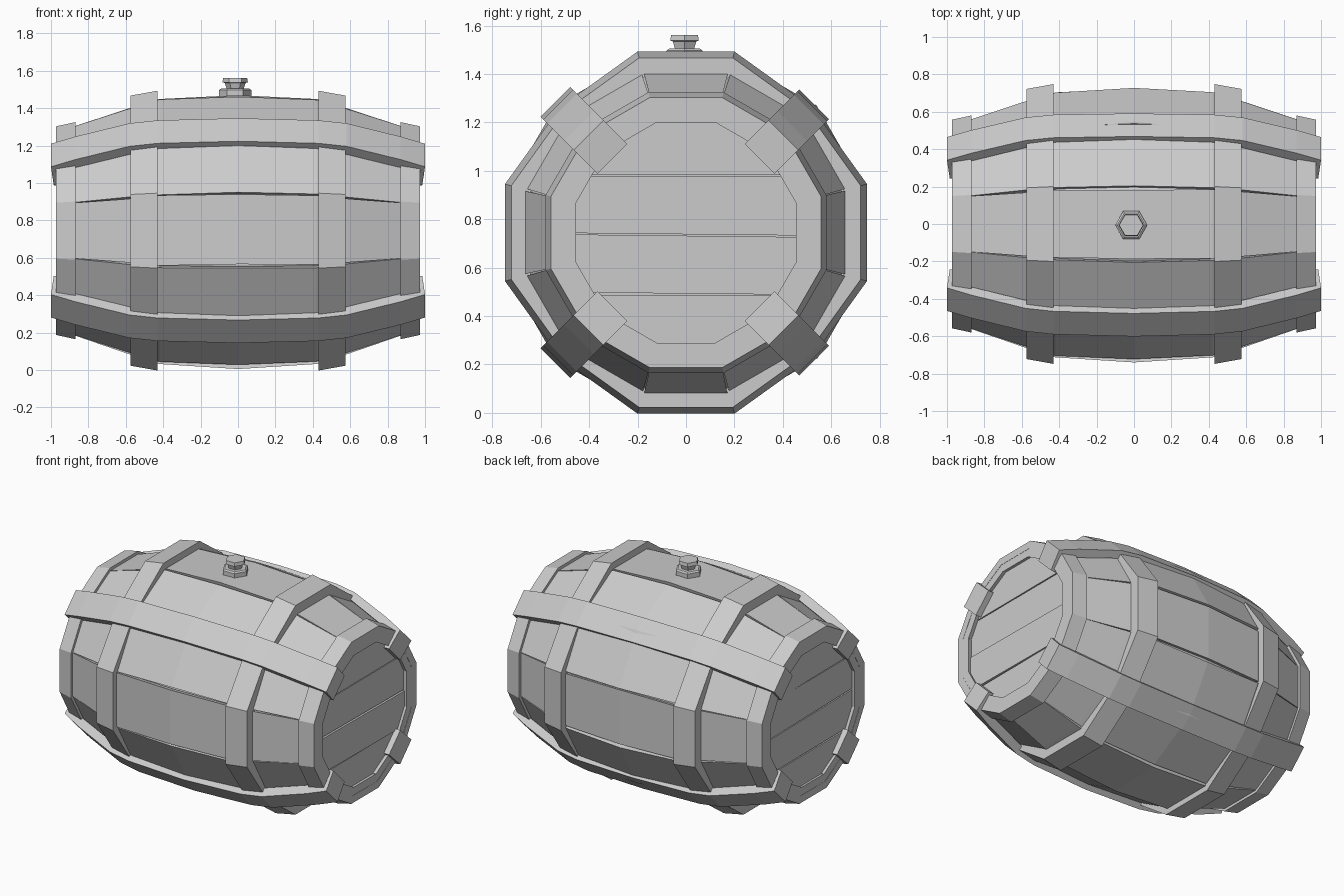
import bpy
import bmesh
import math
import random
from mathutils import Vector

random.seed(4)
SIDES = 12
STEP = 2 * math.pi / SIDES
AXIS_Z = 0.745

if "Cube" in bpy.data.objects:
    bpy.data.objects.remove(bpy.data.objects["Cube"], do_unlink=True)

grey = bpy.data.materials.new("plain_grey")
grey.use_nodes = True
grey.diffuse_color = (0.6, 0.6, 0.6, 1)
grey.node_tree.nodes["Principled BSDF"].inputs["Base Color"].default_value = (0.6, 0.6, 0.6, 1)


def finish(name, bm):
    bmesh.ops.recalc_face_normals(bm, faces=bm.faces)
    mesh = bpy.data.meshes.new(name)
    bm.to_mesh(mesh)
    bm.free()
    mesh.materials.append(grey)
    obj = bpy.data.objects.new(name, mesh)
    bpy.context.collection.objects.link(obj)
    return obj


def around(x, radius, angle, side=0.0):
    """Point at a radius from the barrel axis, shifted sideways along the tangent."""
    c, s = math.cos(angle), math.sin(angle)
    return Vector((x, radius * s + side * c, AXIS_Z + radius * c - side * s))


def loft(name, sections, cyclic=False):
    """Bridge equal-length cross-sections, capping the ends unless cyclic."""
    bm = bmesh.new()
    rows = [[bm.verts.new(p) for p in sec] for sec in sections]
    pairs = list(zip(rows, rows[1:]))
    if cyclic:
        pairs.append((rows[-1], rows[0]))
    else:
        bm.faces.new(rows[0])
        bm.faces.new(rows[-1])
    for a, b in pairs:
        for i in range(len(a)):
            j = (i + 1) % len(a)
            bm.faces.new((a[i], a[j], b[j], b[i]))
    return finish(name, bm)


def mirrored(half):
    """Extend an (x, radius) half profile to both ends."""
    return [(-x, r) for x, r in reversed(half)] + [p for p in half if p[0] > 0]


# Staves: one bulging board per side, with gaps widest in the middle;
# the bottom and front boards bulge a little more
bulge = mirrored([(0, 0.728), (0.42, 0.706), (0.6, 0.65), (0.87, 0.56), (0.97, 0.535)])
half_tan = math.tan(STEP / 2)
for k in range(SIDES):
    sections = []
    lift = 0.012 if k in (6, 9) else random.uniform(-0.006, 0.003)
    for x, r in bulge:
        r += lift * (1 - abs(x))
        w = r * half_tan
        gap = 0.02 * (1 - abs(x) / 0.97)
        left = -w + gap * random.uniform(0.2, 1)
        right = w - gap * random.uniform(0.2, 1)
        taper = (r - 0.08) / r
        a = k * STEP
        sections.append([around(x, r, a, left), around(x, r, a, right),
                         around(x, r - 0.08, a, right * taper),
                         around(x, r - 0.08, a, left * taper)])
    loft(f"stave_{k + 1}", sections)

# Inner shell closing the gaps between staves
loft("inner_shell", [[around(x * 0.94, (r - 0.03) / math.cos(STEP / 2), (k + 0.5) * STEP)
                      for k in range(SIDES)] for x, r in bulge])


# Hoops: wide middle pair, dipping under the straps, and narrow end pair
def hoop(name, side, x_in, x_out, r_in, r_out, depth, dip):
    sections = []
    for k in range(SIDES):
        a = (k + 0.5) * STEP
        scale = (dip if k % 3 == 1 else 1) / math.cos(STEP / 2)
        sections.append([around(side * x, r * scale, a) for x, r in
                         ((x_in, r_in), (x_out, r_out),
                          (x_out, r_out - depth), (x_in, r_in - depth))])
    loft(name, sections, cyclic=True)


for side, label in ((1, "left"), (-1, "right")):
    hoop(label + "_middle_hoop", side, 0.43, 0.575, 0.748, 0.722, 0.08, 0.948)
    hoop(label + "_end_hoop", side, 0.87, 0.972, 0.58, 0.558, 0.05, 1)

# Straps: four long bands folded over both barrel ends, the front pair standing prouder
outer = mirrored([(0, 0.745), (0.43, 0.737), (0.58, 0.717), (0.87, 0.622), (1, 0.57), (0.985, 0.43)])
inner = mirrored([(0, 0.7), (0.43, 0.69), (0.56, 0.67), (0.85, 0.57), (0.96, 0.54), (0.945, 0.43)])
for k in range(4):
    a = math.radians(45 + 90 * k)
    proud = 0.018 if math.sin(a) < 0 else 0.004
    w = 0.087
    sections = []
    for (xo, ro), (xi, ri) in zip(outer, inner):
        ro += proud * (1 - abs(xo))
        sections.append([around(xo, ro, a, -w), around(xo, ro, a, w),
                         around(xi, ri, a, w), around(xi, ri, a, -w)])
    loft(f"strap_{k + 1}", sections)

# Barrel heads: planks cut from a polygon disc, set back from the rim
cuts = [0, 0.49, 0.735, 0.98, 1.5]
for side, label in ((1, "left"), (-1, "right")):
    for n, (low, high) in enumerate(zip(cuts, cuts[1:])):
        bm = bmesh.new()
        x_face = 0.945 + random.uniform(-0.006, 0.006)
        rings = [[bm.verts.new(around(side * x, 0.49, (k + 0.5) * STEP)) for k in range(SIDES)]
                 for x in (0.88, x_face)]
        for ring in rings:
            bm.faces.new(ring)
        for i in range(SIDES):
            j = (i + 1) % SIDES
            bm.faces.new((rings[0][i], rings[0][j], rings[1][j], rings[1][i]))
        for z, up in ((low + 0.003, -1), (high - 0.003, 1)):
            tilt = random.uniform(-0.015, 0.015)
            cut = bmesh.ops.bisect_plane(bm, geom=bm.verts[:] + bm.edges[:] + bm.faces[:],
                                         plane_co=(0, 0, z), plane_no=(0, tilt, up),
                                         clear_outer=True)
            edges = [e for e in cut["geom_cut"] if isinstance(e, bmesh.types.BMEdge)]
            if edges:
                bmesh.ops.holes_fill(bm, edges=edges, sides=0)
        finish(f"{label}_head_plank_{n + 1}", bm)

# Bung: hexagonal collar under a plug that flares upward
bung = [(1.44, 0.086), (1.497, 0.086), (1.505, 0.074), (1.505, 0.046),
        (1.535, 0.056), (1.538, 0.068), (1.562, 0.064)]
loft("bung", [[Vector((-0.015 + r * math.cos(i * math.pi / 3), r * math.sin(i * math.pi / 3) - 0.006, z))
               for i in range(6)] for z, r in bung])
